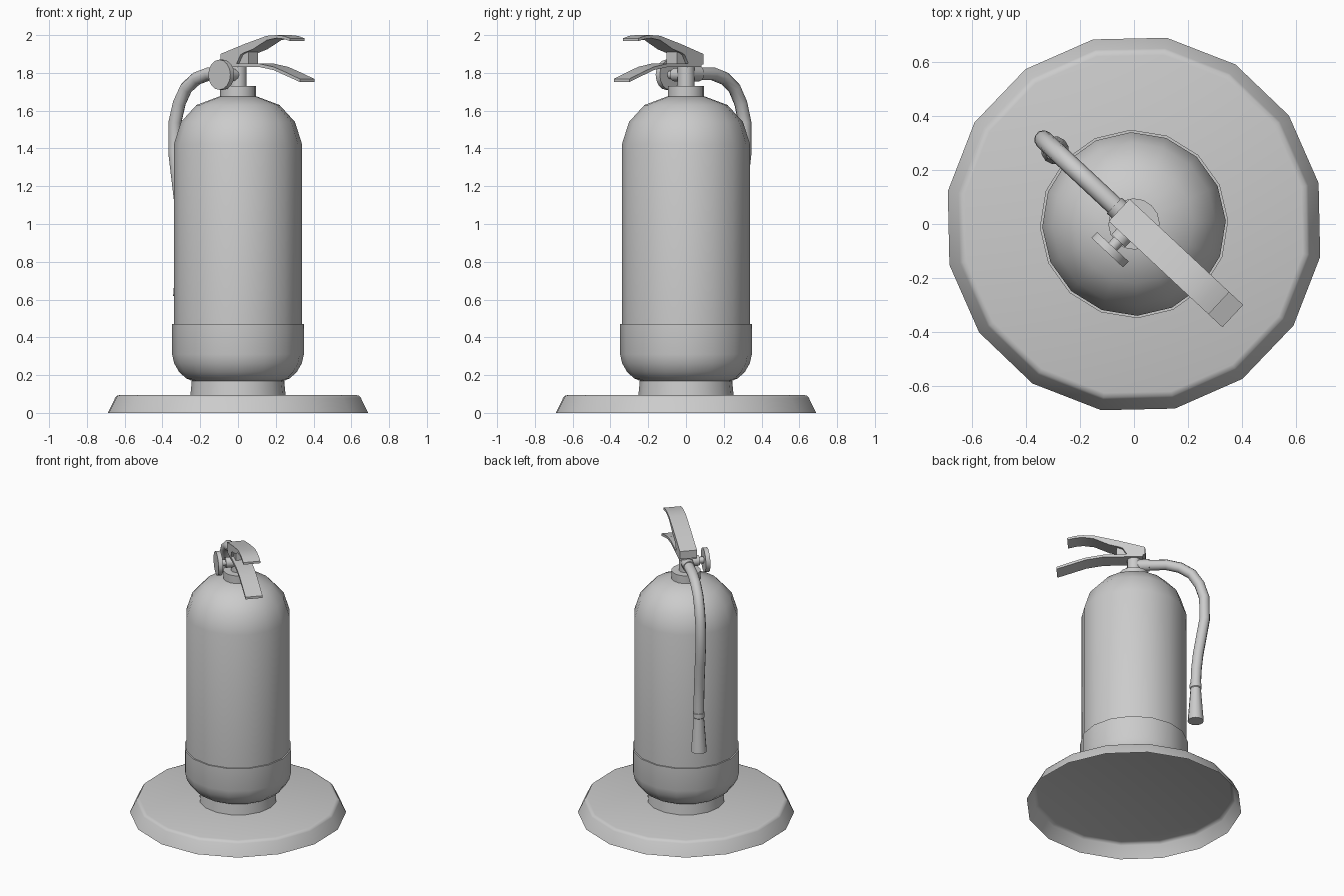
import bpy, bmesh, math
from mathutils import Matrix

if "Cube" in bpy.data.objects:
    bpy.data.objects.remove(bpy.data.objects["Cube"])

# Everything is built with the handle along local +x, then turned to this heading
TURN = math.radians(-43)
SPIN = Matrix.Rotation(TURN, 4, 'Z')


def finish(name, bm, place=Matrix(), angle=35):
    me = bpy.data.meshes.new(name)
    bm.to_mesh(me)
    bm.free()
    ob = bpy.data.objects.new(name, me)
    bpy.context.collection.objects.link(ob)
    ob.matrix_world = SPIN @ place
    bpy.ops.object.select_all(action='DESELECT')
    ob.select_set(True)
    bpy.context.view_layer.objects.active = ob
    bpy.ops.object.shade_smooth_by_angle(angle=math.radians(angle))
    return ob


def lathe(name, profile, sides=16, phase=0.0, place=Matrix(), angle=35, bottom=True):
    """Revolve (radius, height) points, listed bottom to top, around z."""
    bm = bmesh.new()
    rings = []
    for r, z in profile:
        rings.append([bm.verts.new((r * math.cos(phase + k * math.tau / sides),
                                    r * math.sin(phase + k * math.tau / sides), z))
                      for k in range(sides)])
    for a, b in zip(rings, rings[1:]):
        for k in range(sides):
            n = (k + 1) % sides
            bm.faces.new((a[k], a[n], b[n], b[k]))
    if bottom:
        bm.faces.new(rings[0][::-1])
    bm.faces.new(rings[-1])
    return finish(name, bm, place, angle)


def extrude_side(name, outline, width, angle=35):
    """Extrude an (x, z) outline across y."""
    bm = bmesh.new()
    h = width / 2
    left = [bm.verts.new((x, -h, z)) for x, z in outline]
    right = [bm.verts.new((x, h, z)) for x, z in outline]
    bm.faces.new(left)
    bm.faces.new(right)
    for k in range(len(outline)):
        n = (k + 1) % len(outline)
        bm.faces.new((left[k], left[n], right[n], right[k]))
    bmesh.ops.recalc_face_normals(bm, faces=bm.faces)
    return finish(name, bm, angle=angle)


# Round stand, hollow underneath, and foot ring
lathe("base_plate", [(0.70, 0), (0.66, 0.08), (0.652, 0.09), (0.635, 0.095)],
      phase=math.radians(10.5), angle=45, bottom=False)
lathe("foot_ring", [(0.252, 0.095), (0.245, 0.168)], bottom=False)

# Tank with its thicker lower sleeve
lathe("tank", [(0.235, 0.166), (0.275, 0.183), (0.312, 0.217), (0.338, 0.262),
               (0.349, 0.31), (0.349, 0.47), (0.34, 0.47), (0.34, 1.42),
               (0.302, 1.54), (0.22, 1.63), (0.10, 1.675)], angle=40)

# Neck collar and valve
lathe("neck_collar", [(0.095, 1.67), (0.095, 1.73)])
lathe("valve_stem", [(0.046, 1.73), (0.046, 1.845)], sides=12)

# Pressure gauge on the -y side of the valve
gauge = Matrix.Translation((0, 0, 1.79)) @ Matrix.Rotation(math.pi / 2, 4, 'X')
lathe("gauge_pipe", [(0.035, 0.0), (0.035, 0.085), (0.022, 0.085), (0.022, 0.12)],
      sides=12, place=gauge)
lathe("gauge_dial", [(0.08, 0.115), (0.08, 0.145)], place=gauge)

# Levers: upper squeeze lever, lower carrying handle, pivot block
extrude_side("upper_lever", [(-0.075, 1.845), (-0.075, 1.90), (0.10, 1.953), (0.26, 1.996),
                             (0.33, 2.0), (0.38, 1.996), (0.43, 1.983), (0.43, 1.968),
                             (0.38, 1.98), (0.33, 1.984), (0.26, 1.973), (0.16, 1.925),
                             (0.09, 1.905), (0.07, 1.895), (0.04, 1.845)], 0.113)
extrude_side("lower_handle", [(-0.06, 1.83), (-0.06, 1.85), (0.20, 1.85), (0.31, 1.832),
                              (0.40, 1.803), (0.50, 1.768), (0.50, 1.752), (0.40, 1.785),
                              (0.31, 1.815), (0.20, 1.832)], 0.113)
extrude_side("pivot_block", [(0.0, 1.84), (0.0, 1.905), (0.11, 1.91), (0.11, 1.84)], 0.075)

# Hose: collar, bent tube, ferrule and flared nozzle
side = Matrix.Translation((0, 0, 1.795)) @ Matrix.Rotation(-math.pi / 2, 4, 'Y')
lathe("hose_collar", [(0.04, 0.02), (0.04, 0.10)], sides=12, place=side)
path = [(0.05, 1.795), (0.21, 1.795), (0.30, 1.77), (0.375, 1.72), (0.425, 1.64),
        (0.456, 1.54), (0.458, 1.38), (0.437, 1.25), (0.416, 1.12), (0.404, 1.0),
        (0.40, 0.87)]
cu = bpy.data.curves.new("hose", 'CURVE')
cu.dimensions = '3D'
cu.bevel_depth = 0.035
cu.bevel_resolution = 3
cu.use_fill_caps = True
sp = cu.splines.new('POLY')
sp.points.add(len(path) - 1)
for p, (u, z) in zip(sp.points, path):
    p.co = (-u, 0, z, 1)
hose = bpy.data.objects.new("hose", cu)
bpy.context.collection.objects.link(hose)
hose.matrix_world = SPIN
lathe("nozzle", [(0.052, 0.62), (0.034, 0.86), (0.039, 0.865), (0.039, 0.895), (0.03, 0.90)],
      sides=12, place=Matrix.Translation((-0.40, 0, 0)))
